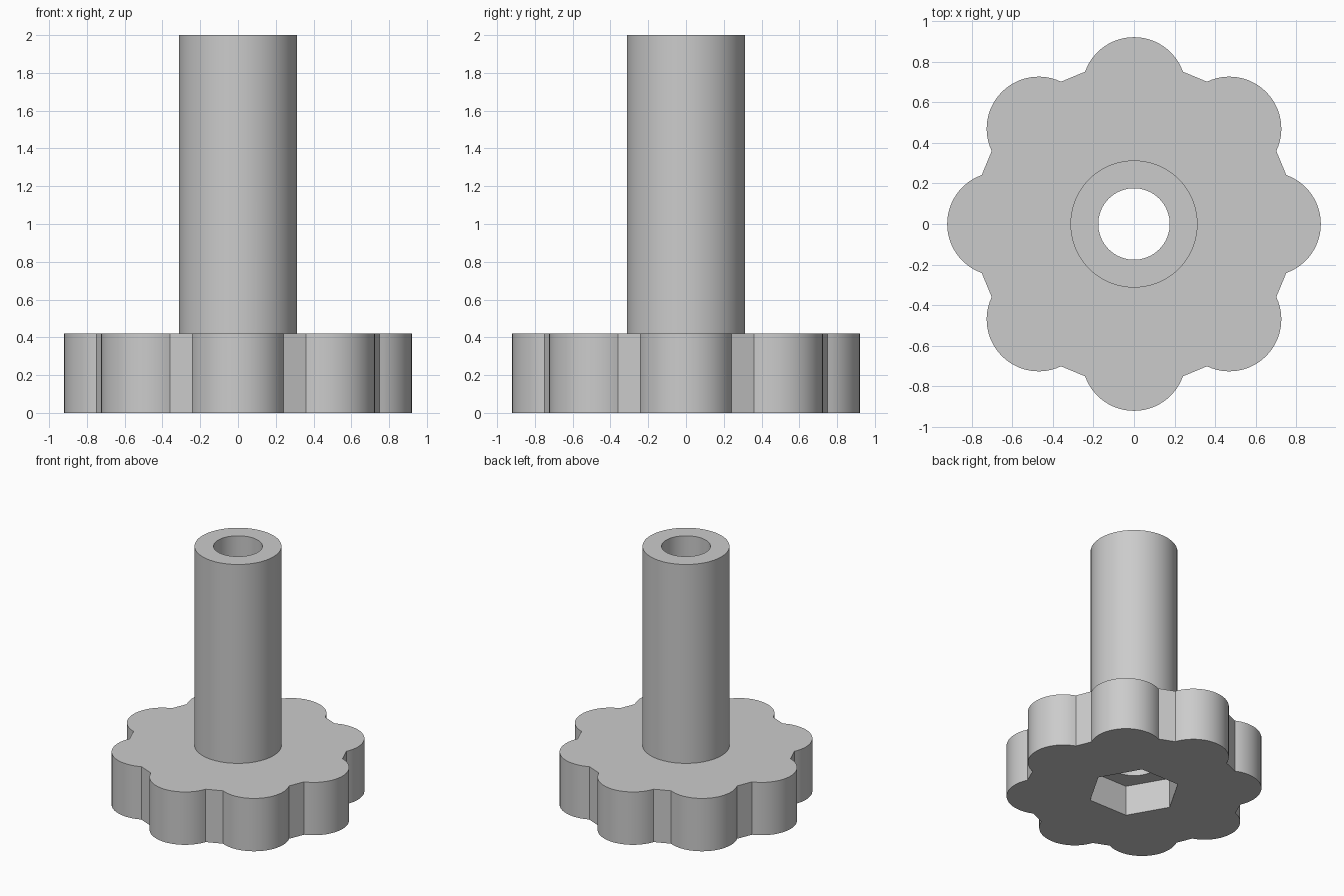
import bpy, bmesh
from math import sin, cos, acos, pi, radians

if "Cube" in bpy.data.objects:
    bpy.data.objects.remove(bpy.data.objects["Cube"], do_unlink=True)

BASE_TOP, HEIGHT = 0.42, 2.0
SHAFT_R, BORE_R = 0.313, 0.176
LOBES, LOBE_DIST, LOBE_R, APOTHEM = 8, 0.664, 0.256, 0.785
HEX_R, HEX_DEPTH = 0.335, 0.24

grey = bpy.data.materials.new("plain_grey")
grey.use_nodes = True
colour = (0.6, 0.6, 0.6, 1)
grey.diffuse_color = colour
grey.node_tree.nodes["Principled BSDF"].inputs["Base Color"].default_value = colour


def prism(name, outline, z0, z1):
    """Solid made by extruding a flat outline upwards."""
    bm = bmesh.new()
    face = bm.faces.new([bm.verts.new((x, y, z0)) for x, y in outline])
    moved = bmesh.ops.extrude_face_region(bm, geom=[face], use_keep_orig=True)
    top = [v for v in moved["geom"] if isinstance(v, bmesh.types.BMVert)]
    bmesh.ops.translate(bm, verts=top, vec=(0, 0, z1 - z0))
    bmesh.ops.recalc_face_normals(bm, faces=bm.faces)
    mesh = bpy.data.meshes.new(name)
    bm.to_mesh(mesh)
    bm.free()
    mesh.materials.append(grey)
    obj = bpy.data.objects.new(name, mesh)
    bpy.context.collection.objects.link(obj)
    return obj


def ring(radius, sides):
    return [(radius * cos(2 * pi * i / sides), radius * sin(2 * pi * i / sides))
            for i in range(sides)]


def combine(target, tool, operation):
    """Apply a boolean and discard the tool solid."""
    tool.hide_render = True
    mod = target.modifiers.new(operation.lower(), "BOOLEAN")
    mod.operation, mod.object, mod.solver = operation, tool, "EXACT"
    bpy.context.view_layer.objects.active = target
    bpy.ops.object.modifier_apply(modifier=mod.name)
    bpy.data.objects.remove(tool, do_unlink=True)


# Scalloped grip outline: round lobes joined by short octagon edges
step = pi / LOBES
half_arc = step + acos((APOTHEM - LOBE_DIST * cos(step)) / LOBE_R)
outline, segments = [], 24
for k in range(LOBES):
    axis = 2 * step * k
    for i in range(segments + 1):
        a = axis - half_arc + 2 * half_arc * i / segments
        outline.append((LOBE_DIST * cos(axis) + LOBE_R * cos(a),
                        LOBE_DIST * sin(axis) + LOBE_R * sin(a)))

knob = prism("knob", outline, 0, BASE_TOP)

# Shaft, through bore and hexagonal nut pocket
combine(knob, prism("shaft", ring(SHAFT_R, 72), BASE_TOP / 2, HEIGHT), "UNION")
combine(knob, prism("bore_cutter", ring(BORE_R, 72), -0.1, HEIGHT + 0.1), "DIFFERENCE")
combine(knob, prism("nut_pocket_cutter", ring(HEX_R, 6), -0.1, HEX_DEPTH), "DIFFERENCE")

# Smooth round walls, sharp rims
bpy.ops.object.select_all(action="DESELECT")
knob.select_set(True)
bpy.context.view_layer.objects.active = knob
bpy.ops.object.shade_smooth_by_angle(angle=radians(30))
